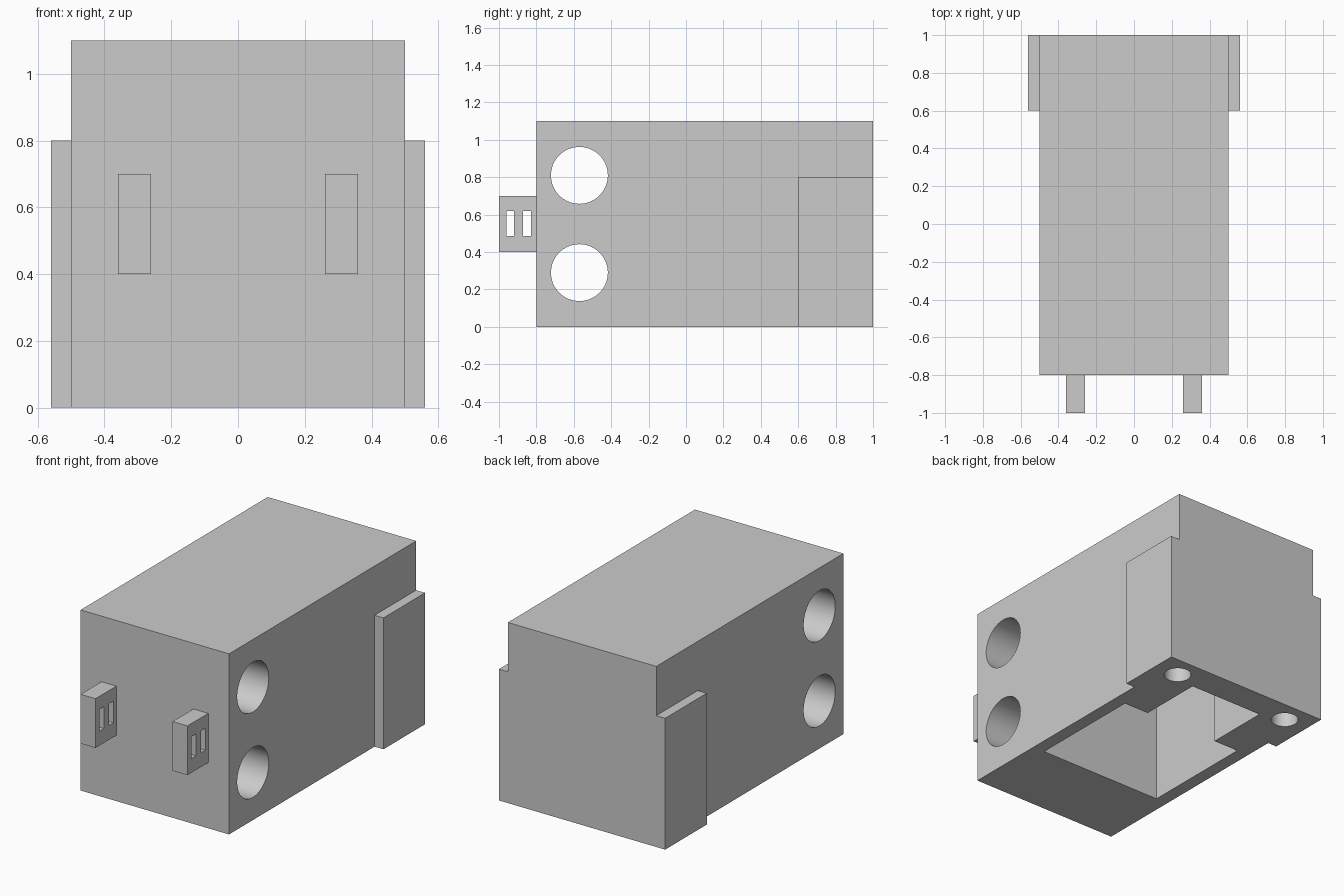
import bpy
import bmesh
from math import pi
from mathutils import Matrix

cube = bpy.data.objects.get("Cube")
if cube:
    bpy.data.objects.remove(cube, do_unlink=True)

grey = bpy.data.materials.new("plain grey")
grey.use_nodes = True
colour = (0.6, 0.6, 0.6, 1)
grey.diffuse_color = colour
grey.node_tree.nodes["Principled BSDF"].inputs["Base Color"].default_value = colour


def finish(name, bm):
    bmesh.ops.recalc_face_normals(bm, faces=bm.faces)
    mesh = bpy.data.meshes.new(name)
    bm.to_mesh(mesh)
    bm.free()
    mesh.materials.append(grey)
    obj = bpy.data.objects.new(name, mesh)
    bpy.context.collection.objects.link(obj)
    return obj


def prism(name, outline, z0, z1):
    """Extrude an xy outline from z0 to z1."""
    bm = bmesh.new()
    face = bm.faces.new([bm.verts.new((x, y, z0)) for x, y in outline])
    up = bmesh.ops.extrude_face_region(bm, geom=[face])["geom"]
    verts = [v for v in up if isinstance(v, bmesh.types.BMVert)]
    bmesh.ops.translate(bm, verts=verts, vec=(0, 0, z1 - z0))
    return finish(name, bm)


def box(name, x0, x1, y0, y1, z0, z1):
    return prism(name, [(x0, y0), (x1, y0), (x1, y1), (x0, y1)], z0, z1)


def cylinder(name, centre, radius, length, along_x=False):
    bm = bmesh.new()
    turn = Matrix.Rotation(pi / 2, 4, "Y") if along_x else Matrix.Identity(4)
    bmesh.ops.create_cone(bm, cap_ends=True, segments=64, radius1=radius,
                          radius2=radius, depth=length,
                          matrix=Matrix.Translation(centre) @ turn)
    return finish(name, bm)


def combine(obj, tool, operation):
    """Apply a boolean and remove its helper object."""
    tool.hide_render = True
    mod = obj.modifiers.new(operation, "BOOLEAN")
    mod.operation, mod.solver, mod.object = operation, "EXACT", tool
    bpy.context.view_layer.objects.active = obj
    bpy.ops.object.modifier_apply(modifier=mod.name)
    bpy.data.objects.remove(tool, do_unlink=True)


# Main block, made wider at the rear by the side pads
body = box("body", -0.5, 0.5, -0.8, 1, 0, 1.1)
combine(body, box("side_pads", -0.56, 0.56, 0.6, 1, 0, 0.8), "UNION")

# T-shaped pocket open at the bottom
half = [(0.42, -0.3), (0.42, 0.42), (0.25, 0.42), (0.25, 0.82)]
outline = half + [(-x, y) for x, y in reversed(half)]
combine(body, prism("pocket", outline, -0.1, 1.0), "DIFFERENCE")

# Two bores across the front
for z in (0.29, 0.81):
    combine(body, cylinder("bore", (0, -0.57, z), 0.152, 2, True), "DIFFERENCE")

# Blind bolt holes in the rear corners of the underside
for x in (-0.4, 0.4):
    combine(body, cylinder("bolt_hole", (x, 0.865, 0.2), 0.077, 0.8), "DIFFERENCE")

# Front lugs, each with two slots
parts = [body]
for side, x in (("right", -0.31), ("left", 0.31)):
    lug = box(side + "_front_lug", x - 0.05, x + 0.05, -1, -0.8, 0.4, 0.7)
    for y in (-0.94, -0.85):
        slot = box("slot", x - 0.1, x + 0.1, y - 0.021, y + 0.021, 0.487, 0.62)
        combine(lug, slot, "DIFFERENCE")
    parts.append(lug)

# Round bores, crisp edges
bpy.ops.object.select_all(action="DESELECT")
for part in parts:
    part.select_set(True)
bpy.context.view_layer.objects.active = body
bpy.ops.object.shade_smooth_by_angle(angle=pi / 6)
